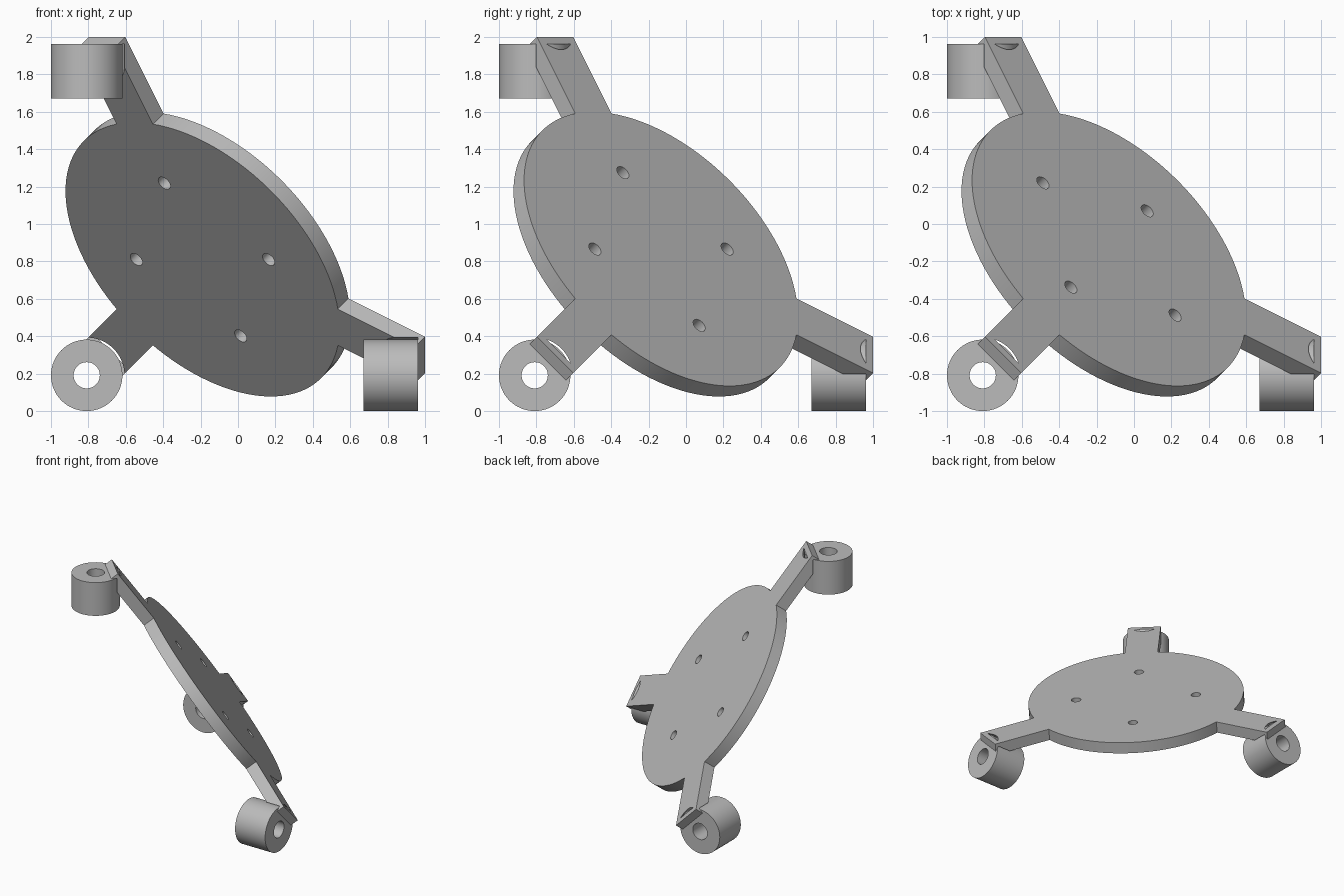
import bpy, bmesh
from math import asin, cos, sin, pi, radians, sqrt
from mathutils import Matrix, Vector

cube = bpy.data.objects.get("Cube")
if cube:
    bpy.data.objects.remove(cube, do_unlink=True)

DISC_R, THICK = 0.897, 0.098      # deck disc
ARM_REACH, ARM_HALF = 1.388, 0.137
WHEEL_R, BORE_R, POCKET_R = 0.191, 0.07, 0.202
WHEEL_IN, WHEEL_OUT = 0.672, 0.962  # extent of each wheel along its axis
AXIS_OFF = -0.809
CENTRE = Vector((0, 0, 1))

grey = bpy.data.materials.new("light_grey")
grey.use_nodes = True
grey.diffuse_color = (0.5, 0.5, 0.5, 1)
grey.node_tree.nodes["Principled BSDF"].inputs["Base Color"].default_value = (0.5, 0.5, 0.5, 1)

# Tilted frame: deck normal points along (1, 1, 1), first arm towards +x
u = Vector((2, -1, -1)).normalized()
v = Vector((0, 1, -1)).normalized()
n = u.cross(v)
deck_frame = Matrix.Translation(CENTRE - n * 0.4 / sqrt(3)) @ Matrix((u, v, n)).transposed().to_4x4()


def add_object(name, bm, matrix):
    bmesh.ops.recalc_face_normals(bm, faces=bm.faces)
    mesh = bpy.data.meshes.new(name)
    bm.to_mesh(mesh)
    bm.free()
    mesh.transform(matrix)
    obj = bpy.data.objects.new(name, mesh)
    mesh.materials.append(grey)
    bpy.context.collection.objects.link(obj)
    return obj


def cylinder(name, radius, low, high, matrix, segments):
    bm = bmesh.new()
    bmesh.ops.create_cone(bm, cap_ends=True, segments=segments, radius1=radius, radius2=radius,
                          depth=high - low, matrix=Matrix.Translation((0, 0, (low + high) / 2)))
    return add_object(name, bm, matrix)


def activate(obj):
    bpy.ops.object.select_all(action='DESELECT')
    obj.select_set(True)
    bpy.context.view_layer.objects.active = obj


def cut(target, cutter):
    cutter.hide_render = True
    activate(target)
    mod = target.modifiers.new("cut", 'BOOLEAN')
    mod.operation, mod.solver, mod.object = 'DIFFERENCE', 'EXACT', cutter
    bpy.ops.object.modifier_apply(modifier=mod.name)
    bpy.data.objects.remove(cutter, do_unlink=True)


def smooth(obj):
    activate(obj)
    bpy.ops.object.shade_smooth_by_angle(angle=radians(30))


# Deck: disc outline with three arms, extruded downwards
bm = bmesh.new()
half = asin(ARM_HALF / DISC_R)
outline = []
for k in range(3):
    turn = k * 2 * pi / 3
    for side in (-ARM_HALF, ARM_HALF):
        outline.append(Matrix.Rotation(turn, 3, 'Z') @ Vector((ARM_REACH, side, 0)))
    steps = 36
    for i in range(steps + 1):
        a = turn + half + (2 * pi / 3 - 2 * half) * i / steps
        outline.append(Vector((DISC_R * cos(a), DISC_R * sin(a), 0)))
face = bm.faces.new([bm.verts.new(p) for p in outline])
ext = bmesh.ops.extrude_face_region(bm, geom=[face])
bmesh.ops.translate(bm, vec=(0, 0, -THICK), verts=[g for g in ext["geom"] if isinstance(g, bmesh.types.BMVert)])
deck = add_object("deck_with_arms", bm, deck_frame)

# Four mounting holes
for k in range(4):
    a = pi / 3 + k * pi / 2
    spot = deck_frame @ Matrix.Translation((0.5 * cos(a), 0.5 * sin(a), 0))
    cut(deck, cylinder("hole_cutter", 0.04, -0.2, 0.1, spot, 24))

# Wheels: one along each world axis, each with a clearance pocket in its arm
axes = {"x": (1, 0, 0), "y": (0, 1, 0), "z": (0, 0, 1)}
for label, direction in axes.items():
    d = Vector(direction)
    place = CENTRE + (Vector((1, 1, 1)) - d) * AXIS_OFF
    frame = Matrix.Translation(place) @ d.to_track_quat('Z', 'Y').to_matrix().to_4x4()
    cut(deck, cylinder("pocket_cutter", POCKET_R, 0.5, WHEEL_OUT, frame, 64))

    bm = bmesh.new()
    section = [bm.verts.new((r, 0, h)) for r, h in (
        (BORE_R, WHEEL_IN), (WHEEL_R, WHEEL_IN), (WHEEL_R, WHEEL_OUT), (BORE_R, WHEEL_OUT))]
    edges = [bm.edges.new((section[i], section[(i + 1) % 4])) for i in range(4)]
    bmesh.ops.spin(bm, geom=section + edges, axis=(0, 0, 1), cent=(0, 0, 0),
                   angle=2 * pi, steps=64, use_duplicate=False)
    bmesh.ops.remove_doubles(bm, verts=bm.verts, dist=0.0005)
    smooth(add_object("wheel_" + label, bm, frame))
smooth(deck)
